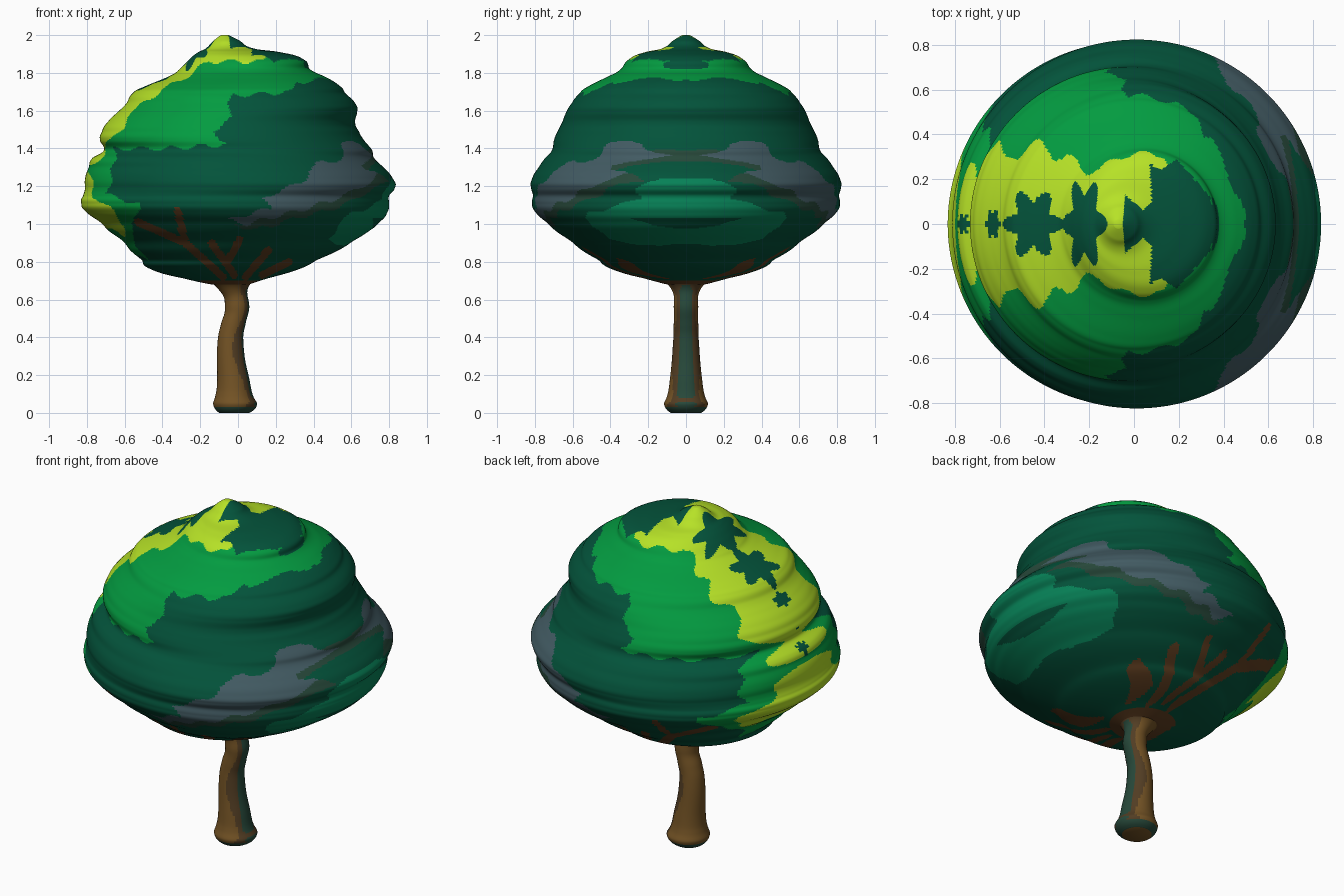
import bpy
import bmesh
import math
from mathutils import Vector

default_cube = bpy.data.objects.get("Cube")
if default_cube:
    bpy.data.objects.remove(default_cube, do_unlink=True)

# Palette (linear values)
PALETTE = {
    "dark_green": (.001, .086, .043),
    "leaf_green": (.001, .33, .052),
    "lime_green": (.47, .76, .02),
    "teal_green": (.002, .22, .095),
    "muted_green": (.02, .065, .042),
    "slate_grey": (.055, .105, .125),
    "branch_brown": (.12, .05, .015),
    "bark_brown": (.17, .085, .018),
    "dark_bark": (.085, .047, .017),
}
COLOUR_NAMES = list(PALETTE)


def make_material(name, colour):
    material = bpy.data.materials.new(name)
    material.use_nodes = True
    material.diffuse_color = (*colour, 1)
    shader = next(node for node in material.node_tree.nodes if node.type == 'BSDF_PRINCIPLED')
    shader.inputs["Base Color"].default_value = (*colour, 1)
    shader.inputs["Roughness"].default_value = .8
    return material


MATERIALS = [make_material(name, colour) for name, colour in PALETTE.items()]


def smooth_rows(rows, steps):
    """Smooth interpolation of (height, left x, right x) rows."""
    points = [Vector(row) for row in rows]
    points = [points[0]] + points + [points[-1]]
    result = []
    for before, start, end, after in zip(points, points[1:], points[2:], points[3:]):
        for step in range(steps):
            t = step / steps
            blend = t * t * (3 - 2 * t)
            incoming = start + (end - before) * t / 2
            outgoing = end - (after - start) * (1 - t) / 2
            result.append(incoming.lerp(outgoing, blend))
    return result + [points[-1]]


def loft(name, rows, steps, segments, colour_rule):
    """Stack circular rings between the left and right outlines."""
    bm = bmesh.new()
    rings = []
    angles = [math.tau * i / segments for i in range(segments)]
    for height, left, right in smooth_rows(rows, steps):
        centre, radius = (left + right) / 2, (right - left) / 2
        rings.append([bm.verts.new((centre + radius * math.cos(angle),
                                    radius * math.sin(angle), height))
                      for angle in angles])
    for lower, upper in zip(rings, rings[1:]):
        for i in range(segments):
            j = (i + 1) % segments
            bm.faces.new((lower[i], lower[j], upper[j], upper[i]))
    bm.faces.new(list(reversed(rings[0])))
    bm.faces.new(rings[-1])
    bm.normal_update()
    for face in bm.faces:
        colour = colour_rule(face.calc_center_median(), face.normal)
        face.material_index = COLOUR_NAMES.index(colour)
    mesh = bpy.data.meshes.new(name)
    bm.to_mesh(mesh)
    bm.free()
    for material in MATERIALS:
        mesh.materials.append(material)
    obj = bpy.data.objects.new(name, mesh)
    bpy.context.collection.objects.link(obj)
    bpy.ops.object.select_all(action='DESELECT')
    obj.select_set(True)
    bpy.context.view_layer.objects.active = obj
    bpy.ops.object.shade_smooth_by_angle(angle=math.radians(50))


def inside(polygon, u, v):
    """Even-odd test of a point against a polygon."""
    result = False
    u1, v1 = polygon[-1]
    for u2, v2 in polygon:
        if (v1 > v) != (v2 > v) and u < (u2 - u1) * (v - v1) / (v2 - v1) + u1:
            result = not result
        u1, v1 = u2, v2
    return result


def near_branch(start, end, point):
    """True if a point lies within a thick painted line."""
    span = end - start
    along = max(0, min(1, (point - start).dot(span) / span.length_squared))
    return (start + span * along - point).length < .02


def in_star(x, y, centre, width, depth):
    """True if a point lies within a ragged spot on the middle plane."""
    u, v = (x - centre) / width, y / depth
    return math.hypot(u, v) < 1 + .25 * math.cos(6 * math.atan2(v, u))


# Foliage patches in x and z, running past the outline at the edges
LEFT, RIGHT, ABOVE = -.9, .9, 2.1
upper_leaves = [(.36, 1.84), (.42, 1.8), (.49, 1.77), (.31, 1.75), (.3, 1.7), (-.02, 1.68),
                (-.07, 1.63), (-.02, 1.56), (-.14, 1.5), (-.05, 1.42), (-.4, 1.4),
                (LEFT, 1.4), (LEFT, ABOVE), (.36, ABOVE)]
lower_leaves = [(LEFT, 1.42), (-.66, 1.41), (-.65, 1.33), (-.69, 1.16), (-.52, 1.1),
                (-.57, .94), (-.48, .8), (LEFT, 1)]
upper_lime = [(LEFT, 1.4), (-.67, 1.44), (-.54, 1.62), (-.3, 1.77), (-.14, 1.86),
              (.14, 1.86), (.17, 1.91), (.04, 1.94), (-.02, ABOVE), (LEFT, ABOVE)]
lower_lime = [(LEFT, 1.44), (-.68, 1.44), (-.72, 1.36), (-.79, 1.3), (-.76, 1.15),
              (-.6, 1), (-.61, .94), (LEFT, 1.05)]
grey_band = [(-.05, 1.02), (.17, 1.09), (.14, 1.13), (.35, 1.24), (.42, 1.32), (.54, 1.34),
             (.56, 1.43), (.66, 1.43), (.7, 1.36), (.66, 1.32), (.75, 1.26), (.57, 1.15),
             (.38, 1.09), (.06, 1)]
teal_edge = [(RIGHT, 1.25), (.8, 1.25), (.77, 1.12), (.6, 1.06), (.47, .93), (.57, .88),
             (RIGHT, .88)]

# Dark cap and dark spots on the crown, in x and distance from the middle plane
dark_cap = [(-.05, 0), (-.04, .13), (.04, .06), (.08, .1), (.07, .27), (.12, .24), (.19, .29),
            (.34, .12), (.36, 0)]
dark_spots = [(-.22, .08, .17), (-.45, .11, .13), (-.63, .03, .06), (-.76, .025, .04)]

# Painted branches under the foliage in x and z
fork = Vector((-.28, .9))
branches = [(Vector((-.08, .72)), fork)]
branches += [(fork, Vector(tip)) for tip in ((-.53, 1.01), (-.32, 1.07))]
branches += [(Vector(start), Vector(tip)) for start, tip in (
    ((-.02, .73), (-.14, .9)), ((-.06, .79), (.01, .92)),
    ((.04, .72), (.16, .86)), ((.13, .73), (.27, .8)))]


def foliage_colour(centre, normal):
    x, y, z = centre
    if z > 1.25 and (inside(dark_cap, x, abs(y))
                     or any(in_star(x, y, *spot) for spot in dark_spots)):
        return "dark_green"
    if z < .7 and abs(x) < .2:
        return "branch_brown"
    if any(near_branch(start, end, Vector((x, z))) for start, end in branches):
        return "branch_brown"
    # Ragged patch edges
    u, v = x + .012 * math.sin(45 * z), z + .012 * math.sin(40 * x)
    if inside(upper_lime, u, v) or inside(lower_lime, u, v):
        return "lime_green"
    if inside(upper_leaves, u, v) or inside(lower_leaves, u, v):
        return "leaf_green"
    if inside(grey_band, u, v):
        return "slate_grey"
    if x > .715 and z < 1.03:
        return "dark_green"
    if inside(teal_edge, u, v):
        return "teal_green"
    if inside(grey_band, u - .04, v + .03):
        return "muted_green"
    return "dark_green"


def trunk_colour(centre, normal):
    if normal.z < -.9:
        return "bark_brown"
    if centre.z < .03 or normal.x > .85:
        return "muted_green"
    if normal.x > .4 + .25 * math.sin(14 * centre.z):
        return "dark_bark"
    return "bark_brown"


# Foliage: height, left edge, right edge
foliage_rows = [
    (.68, -.14, .06), (.71, -.28, .15), (.76, -.46, .32), (.81, -.51, .42), (.86, -.57, .53),
    (.91, -.61, .61), (.96, -.68, .69), (1.01, -.73, .75), (1.06, -.8, .79), (1.11, -.83, .8),
    (1.15, -.82, .8), (1.19, -.81, .83), (1.24, -.81, .82), (1.3, -.79, .77), (1.35, -.77, .72),
    (1.39, -.71, .71), (1.44, -.73, .67), (1.49, -.72, .64), (1.54, -.69, .62),
    (1.59, -.64, .63), (1.64, -.59, .62), (1.69, -.56, .57), (1.73, -.49, .54),
    (1.78, -.37, .46), (1.82, -.31, .38), (1.87, -.26, .35),
    (1.91, -.21, .22), (1.93, -.17, .08), (1.97, -.13, .01), (2, -.09, -.05),
]
loft("foliage", foliage_rows, 9, 320, foliage_colour)

# Trunk: height, left edge, right edge
trunk_rows = [
    (0, -.1, .06), (.04, -.13, .1), (.09, -.12, .08), (.18, -.11, .06), (.35, -.11, .03),
    (.47, -.09, .04), (.56, -.07, .06), (.65, -.1, .05), (.7, -.17, .09),
]
loft("trunk", trunk_rows, 6, 48, trunk_colour)
